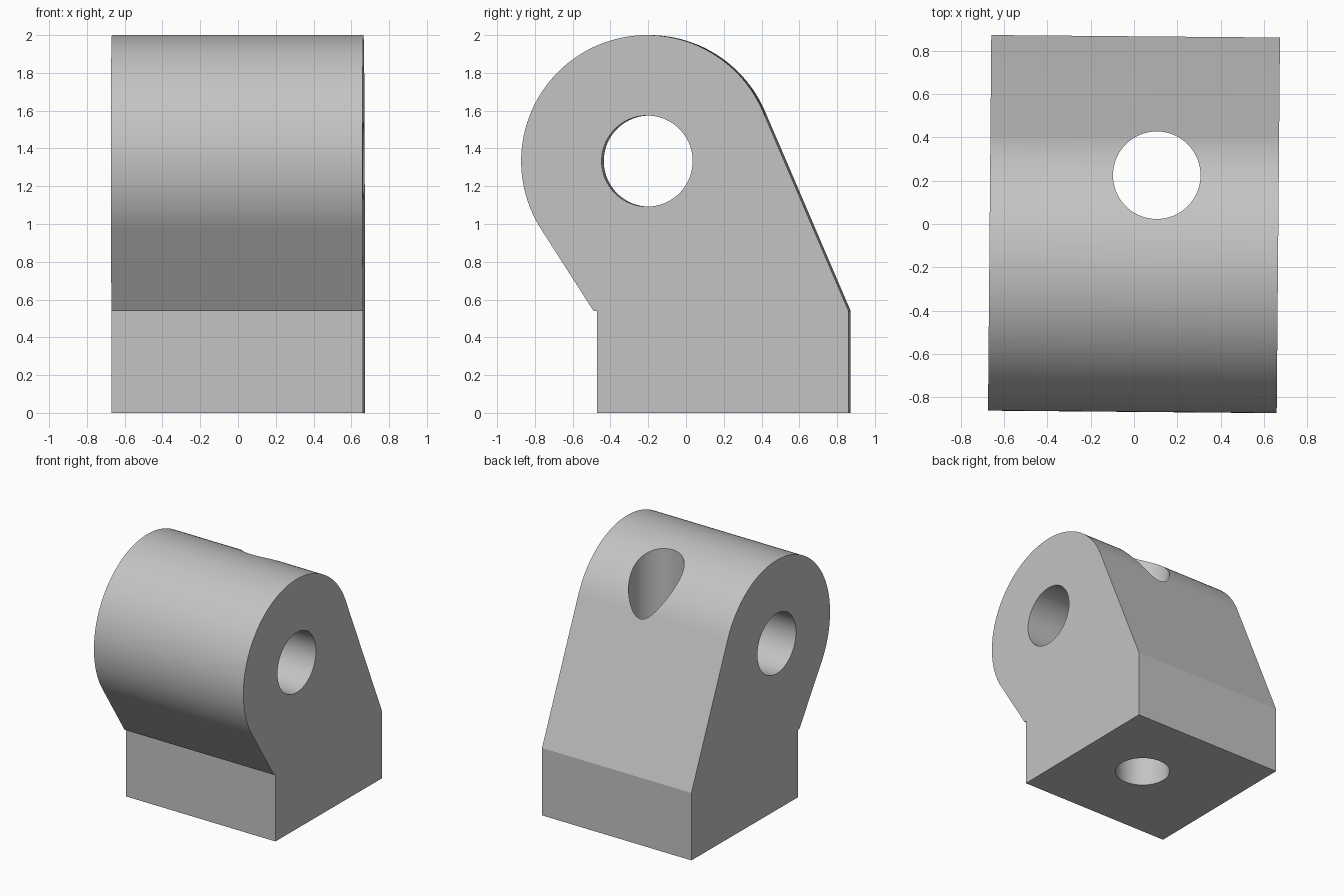
import bpy, bmesh, math
from mathutils import Vector, Matrix

if "Cube" in bpy.data.objects:
    bpy.data.objects.remove(bpy.data.objects["Cube"])

WIDTH = 1.332
CENTRE, RADIUS = Vector((-0.2, 1.333)), 0.667      # rounded head, in (y, z)
SHOULDER = 0.54
FRONT, BACK, LEDGE = -0.466, 0.866, -0.484


def tangent_angle(point, side):
    """Angle on the head where the straight flank from point touches it."""
    d = point - CENTRE
    return math.atan2(d.y, d.x) + side * math.acos(RADIUS / d.length)


def new_object(name, bm):
    mesh = bpy.data.meshes.new(name)
    bm.to_mesh(mesh)
    bm.free()
    obj = bpy.data.objects.new(name, mesh)
    bpy.context.collection.objects.link(obj)
    return obj


def cylinder_cutter(name, radius, matrix):
    bm = bmesh.new()
    bmesh.ops.create_cone(bm, cap_ends=True, segments=96, radius1=radius,
                          radius2=radius, depth=5, matrix=matrix)
    obj = new_object(name, bm)
    obj.hide_render = True
    return obj


# Side profile: square foot, sloping flanks, rounded head
start = tangent_angle(Vector((BACK, SHOULDER)), 1)
end = tangent_angle(Vector((LEDGE, SHOULDER)), -1) % math.tau
steps = 96
profile = [(FRONT, 0), (BACK, 0), (BACK, SHOULDER)]
for i in range(steps + 1):
    a = start + (end - start) * i / steps
    profile.append((CENTRE.x + RADIUS * math.cos(a), CENTRE.y + RADIUS * math.sin(a)))
profile += [(LEDGE, SHOULDER), (FRONT, SHOULDER)]

# Extrude the profile across the width
bm = bmesh.new()
face = bm.faces.new([bm.verts.new((-WIDTH / 2, y, z)) for y, z in profile])
out = bmesh.ops.extrude_face_region(bm, geom=[face])
bmesh.ops.translate(bm, vec=(WIDTH, 0, 0),
                    verts=[v for v in out["geom"] if isinstance(v, bmesh.types.BMVert)])
bmesh.ops.recalc_face_normals(bm, faces=bm.faces)
block = new_object("pivot_block", bm)

# Cross bore through the head and vertical bore through the foot
cutters = [
    cylinder_cutter("cross_bore_cutter", 0.241,
                    Matrix.Translation((0, CENTRE.x, CENTRE.y)) @ Matrix.Rotation(math.pi / 2, 4, "Y")),
    cylinder_cutter("vertical_bore_cutter", 0.202, Matrix.Translation((0.103, 0.226, 1))),
]
bpy.ops.object.select_all(action="DESELECT")
block.select_set(True)
bpy.context.view_layer.objects.active = block
for cutter in cutters:
    mod = block.modifiers.new(cutter.name, "BOOLEAN")
    mod.operation, mod.solver, mod.object = "DIFFERENCE", "EXACT", cutter
    bpy.ops.object.modifier_apply(modifier=mod.name)
    bpy.data.objects.remove(cutter)

# Plain grey finish
grey = bpy.data.materials.new("plain_grey")
grey.use_nodes = True
colour = (0.55, 0.55, 0.55, 1)
grey.diffuse_color = colour
grey.node_tree.nodes["Principled BSDF"].inputs["Base Color"].default_value = colour
block.data.materials.clear()
block.data.materials.append(grey)

bpy.ops.object.shade_smooth_by_angle(angle=math.radians(20))
block.rotation_euler.z = math.radians(-0.5)
